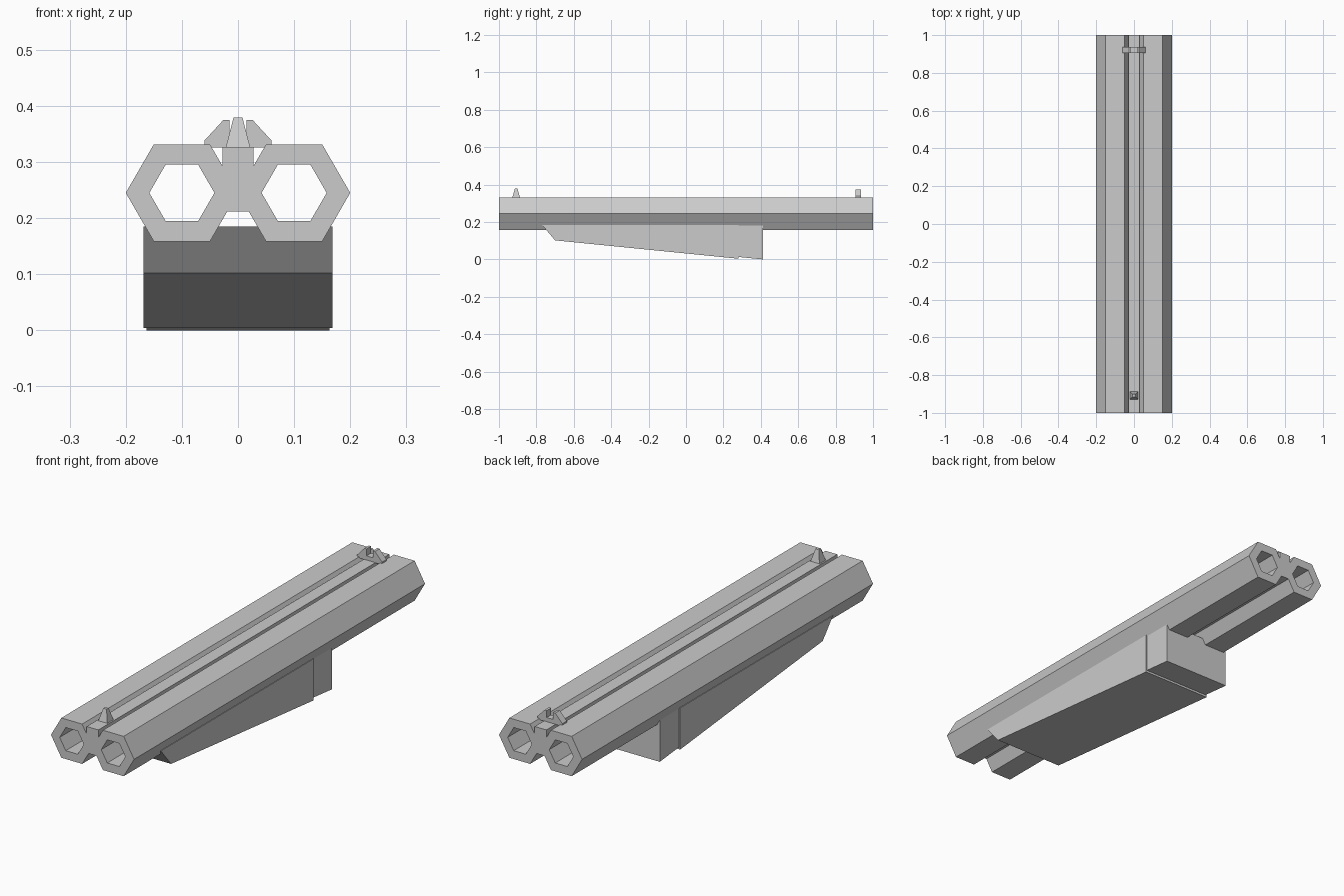
import bpy, bmesh, math

if "Cube" in bpy.data.objects:
    bpy.data.objects.remove(bpy.data.objects["Cube"])

def add_object(name, bm):
    bmesh.ops.recalc_face_normals(bm, faces=bm.faces)
    me = bpy.data.meshes.new(name)
    bm.to_mesh(me)
    bm.free()
    ob = bpy.data.objects.new(name, me)
    bpy.context.collection.objects.link(ob)
    return ob

def prism(name, profile, axis, lo, hi):
    """Extrude a 2D profile along 'X' (profile is y,z) or 'Y' (profile is x,z)."""
    bm = bmesh.new()
    place = (lambda a, b, t: (t, a, b)) if axis == 'X' else (lambda a, b, t: (a, t, b))
    f = bm.faces.new([bm.verts.new(place(a, b, lo)) for a, b in profile])
    ext = bmesh.ops.extrude_face_region(bm, geom=[f])
    verts = [g for g in ext['geom'] if isinstance(g, bmesh.types.BMVert)]
    d = hi - lo
    bmesh.ops.translate(bm, verts=verts, vec=(d, 0, 0) if axis == 'X' else (0, d, 0))
    return add_object(name, bm)

def hex_tube(name, cx, cz, r_out, r_in, half_len):
    bm = bmesh.new()
    def ring(r, y):
        return [bm.verts.new((cx + r * math.cos(i * math.pi / 3), y,
                              cz + r * math.sin(i * math.pi / 3))) for i in range(6)]
    loops = [ring(r_out, -half_len), ring(r_out, half_len),
             ring(r_in, half_len), ring(r_in, -half_len)]
    for k in range(4):
        a, b = loops[k], loops[(k + 1) % 4]
        for i in range(6):
            j = (i + 1) % 6
            bm.faces.new((a[i], a[j], b[j], b[i]))
    return add_object(name, bm)

# Twin open hexagonal barrels
for side, x in (("left", -0.1), ("right", 0.1)):
    hex_tube("barrel_" + side, x, 0.245, 0.1, 0.058, 1.0)

# Rib joining the barrels
prism("centre_rib", [(-0.028, 0.212), (0.028, 0.212), (0.028, 0.327), (-0.028, 0.327)],
      'Y', -1.0, 1.0)

# Tapered grip below the barrels, and the slightly inset block behind it
prism("fore_grip", [(-0.77, 0.185), (-0.70, 0.102), (0.28, 0.004), (0.28, 0.185)],
      'X', -0.168, 0.168)
prism("rear_block", [(0.27, 0.185), (0.27, 0.0145), (0.413, 0.0), (0.413, 0.185)],
      'X', -0.163, 0.163)

# Front sight: truncated pyramid
bm = bmesh.new()
bmesh.ops.create_cube(bm, size=1)
for v in bm.verts:
    top = v.co.z > 0
    v.co.x *= 0.016 if top else 0.044
    v.co.y = v.co.y * (0.014 if top else 0.044) - 0.908
    v.co.z = 0.379 if top else 0.325
add_object("front_sight", bm)

# Rear sight: notched plate with sloping shoulders
half = [(0.06, 0.326), (0.06, 0.338), (0.026, 0.375), (0.015, 0.375), (0.015, 0.345)]
prism("rear_sight", half + [(-x, z) for x, z in reversed(half)], 'Y', 0.905, 0.936)
